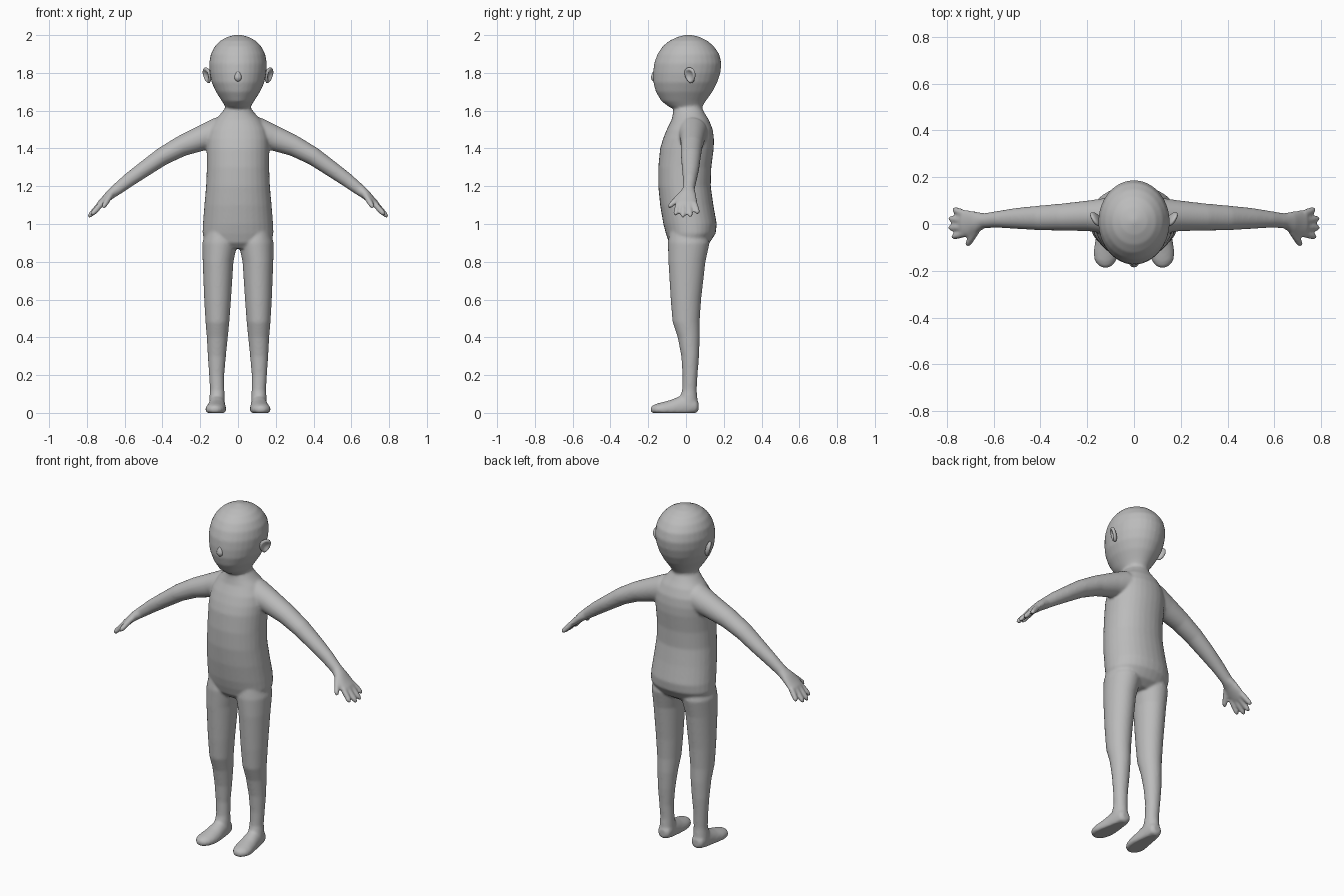
import bpy, bmesh, math
from mathutils import Vector, Matrix

cube = bpy.data.objects.get("Cube")
if cube:
    bpy.data.objects.remove(cube)

skin = bpy.data.materials.new("plain grey")
skin.use_nodes = True
grey = (0.5, 0.5, 0.5, 1)
skin.diffuse_color = grey
skin.node_tree.nodes["Principled BSDF"].inputs["Base Color"].default_value = grey

X, Y, Z = Vector((1, 0, 0)), Vector((0, 1, 0)), Vector((0, 0, 1))
SIDES = 32


def loft(bm, rings, side, along=None, mirror=1, power=1.0):
    """Skin elliptical rings (x, y, z, side radius, other radius)."""
    centres = [Vector(r[:3]) for r in rings]
    loops = []
    for i, ring in enumerate(rings):
        ahead = centres[min(i + 1, len(rings) - 1)] - centres[max(i - 1, 0)]
        up = (along or ahead.normalized()).cross(side).normalized()
        loop = []
        for k in range(SIDES):
            a = math.tau * k / SIDES
            c, s = math.cos(a), math.sin(a)
            p = (centres[i] + side * math.copysign(abs(c) ** power, c) * ring[3]
                 + up * math.copysign(abs(s) ** power, s) * ring[4])
            loop.append(bm.verts.new((p.x * mirror, p.y, max(p.z, 0))))
        loops.append(loop)
    faces = [bm.faces.new((a[k - 1], a[k], b[k], b[k - 1]))
             for a, b in zip(loops, loops[1:]) for k in range(SIDES)]
    faces += [bm.faces.new(loops[0]), bm.faces.new(loops[-1])]
    bmesh.ops.recalc_face_normals(bm, faces=faces)


def upright(rows):
    """Turn (z, x inner, x outer, y front, y back) into rings."""
    return [((a + b) / 2, (f + k) / 2, z, (b - a) / 2, (k - f) / 2)
            for z, a, b, f, k in rows]


def finish(name, bm):
    mesh = bpy.data.meshes.new(name)
    bm.to_mesh(mesh)
    bm.free()
    mesh.materials.append(skin)
    mesh.shade_smooth()
    obj = bpy.data.objects.new(name, mesh)
    bpy.context.collection.objects.link(obj)
    return obj


body = bmesh.new()

# Torso: z, half width, front, back
torso = [(0.87, .13, -.06, .08), (0.9, .175, -.09, .125), (0.95, .188, -.107, .157),
         (1.0, .186, -.12, .163), (1.1, .178, -.137, .145), (1.2, .169, -.147, .131),
         (1.3, .165, -.147, .134), (1.4, .166, -.137, .147), (1.45, .165, -.122, .148),
         (1.5, .155, -.102, .142), (1.55, .125, -.077, .122), (1.58, .095, -.07, .103),
         (1.61, .07, -.066, .087), (1.66, .06, -.05, .08)]
loft(body, upright([(z, -w, w, f, k) for z, w, f, k in torso]), X, Z, power=.93)

# Head
head = [(1.6, .05, -.04, .07), (1.62, .066, -.09, .085), (1.65, .085, -.13, .104),
        (1.7, .117, -.16, .14), (1.75, .14, -.173, .166), (1.8, .15, -.174, .182),
        (1.85, .153, -.169, .188), (1.9, .144, -.151, .176), (1.94, .123, -.124, .148),
        (1.97, .094, -.088, .114), (1.99, .057, -.045, .072), (2.002, .012, 0, .024)]
loft(body, upright([(z, -w, w, f, k) for z, w, f, k in head]), X, Z)

# Leg: z, inner x, outer x, front y, back y
leg = [(1.0, .04, .16, -.08, .1), (0.9, .003, .189, -.096, .125),
       (0.8, .024, .187, -.093, .103), (0.6, .037, .179, -.081, .08),
       (0.48, .046, .172, -.071, .072), (0.4, .054, .165, -.044, .073),
       (0.3, .064, .16, -.025, .069), (0.2, .073, .153, -.018, .061),
       (0.12, .072, .148, -.02, .057), (0.06, .07, .153, -.04, .062),
       (0.02, .07, .15, -.04, .06)]

# Foot: x, y, z, half width, half height
foot = [(.11, .066, .035, .02, .022), (.11, .055, .035, .037, .037),
        (.111, .02, .04, .042, .06), (.112, -.03, .03, .046, .06),
        (.115, -.08, .02, .052, .049), (.119, -.12, .018, .054, .04),
        (.122, -.155, .018, .047, .031), (.122, -.176, .018, .032, .022),
        (.122, -.187, .018, .014, .012)]

# Arm and palm: x, y, z, depth radius, thickness radius
arm = [(.04, .03, 1.485, .085, .085), (.11, .035, 1.483, .078, .08),
       (.19, .035, 1.455, .066, .067), (.3, .03, 1.412, .058, .055),
       (.4, .026, 1.358, .053, .048), (.5, .024, 1.288, .045, .042),
       (.58, .02, 1.231, .036, .037), (.64, .014, 1.184, .032, .031),
       (.675, .006, 1.157, .047, .026), (.705, .002, 1.128, .057, .021),
       (.73, .003, 1.105, .056, .018), (.742, .003, 1.092, .048, .012)]

# Fingers and thumb: base, tip
digits = [((.725, .044, 1.11), (.77, .062, 1.058)),
          ((.73, .016, 1.105), (.787, .023, 1.042)),
          ((.73, -.014, 1.105), (.788, -.016, 1.04)),
          ((.722, -.04, 1.108), (.774, -.055, 1.05)),
          ((.675, -.03, 1.152), (.713, -.09, 1.09))]

for m in (1, -1):
    loft(body, upright(leg), X, Z, m)
    loft(body, foot, X, -Y, m)
    loft(body, arm, Y, None, m)
    for base, tip in digits:
        a, b = Vector(base), Vector(tip)
        rings = [(*a.lerp(b, t), r, r) for t, r in
                 ((0, .016), (.5, .0155), (.85, .0145), (1, .01), (1.08, .004))]
        loft(body, rings, (b - a).cross(X).normalized(), None, m)

# Blend all limbs into one smooth skin
body = finish("body", body)
blend = body.modifiers.new("blend", "REMESH")
blend.mode = "VOXEL"
blend.voxel_size = 0.0065
blend.use_smooth_shade = True
relax = body.modifiers.new("relax", "SMOOTH")
relax.factor = 0.5
relax.iterations = 10

# Ears: flattened shells with a hollow on the outer face
for name, m in (("left_ear", 1), ("right_ear", -1)):
    ear = bmesh.new()
    bmesh.ops.create_uvsphere(ear, u_segments=32, v_segments=20, radius=1)
    for v in ear.verts:
        r = math.hypot(v.co.y, v.co.z)
        if v.co.x > 0:
            v.co.x -= 1.1 * max(0, 1 - (r / .75) ** 2)
        v.co.y *= 1 + .25 * v.co.z
        v.co = Vector((v.co.x * .015, v.co.y * .032, v.co.z * .043))
    place = Matrix.Translation((.163, .022, 1.787))
    turn = Matrix.Rotation(math.radians(-32), 4, "Z") @ Matrix.Rotation(math.radians(14), 4, "Y")
    ear.transform(place @ turn)
    if m < 0:
        ear.transform(Matrix.Scale(-1, 4, X))
        bmesh.ops.reverse_faces(ear, faces=ear.faces)
    finish(name, ear)

# Nose: a small drop, narrow at the top
nose = bmesh.new()
bmesh.ops.create_uvsphere(nose, u_segments=24, v_segments=16, radius=1)
for v in nose.verts:
    taper = 1 - .38 * max(0, v.co.z + .3)
    v.co = Vector((v.co.x * .021 * taper, -.169 + v.co.y * .017 * taper, 1.783 + v.co.z * .029))
finish("nose", nose)
